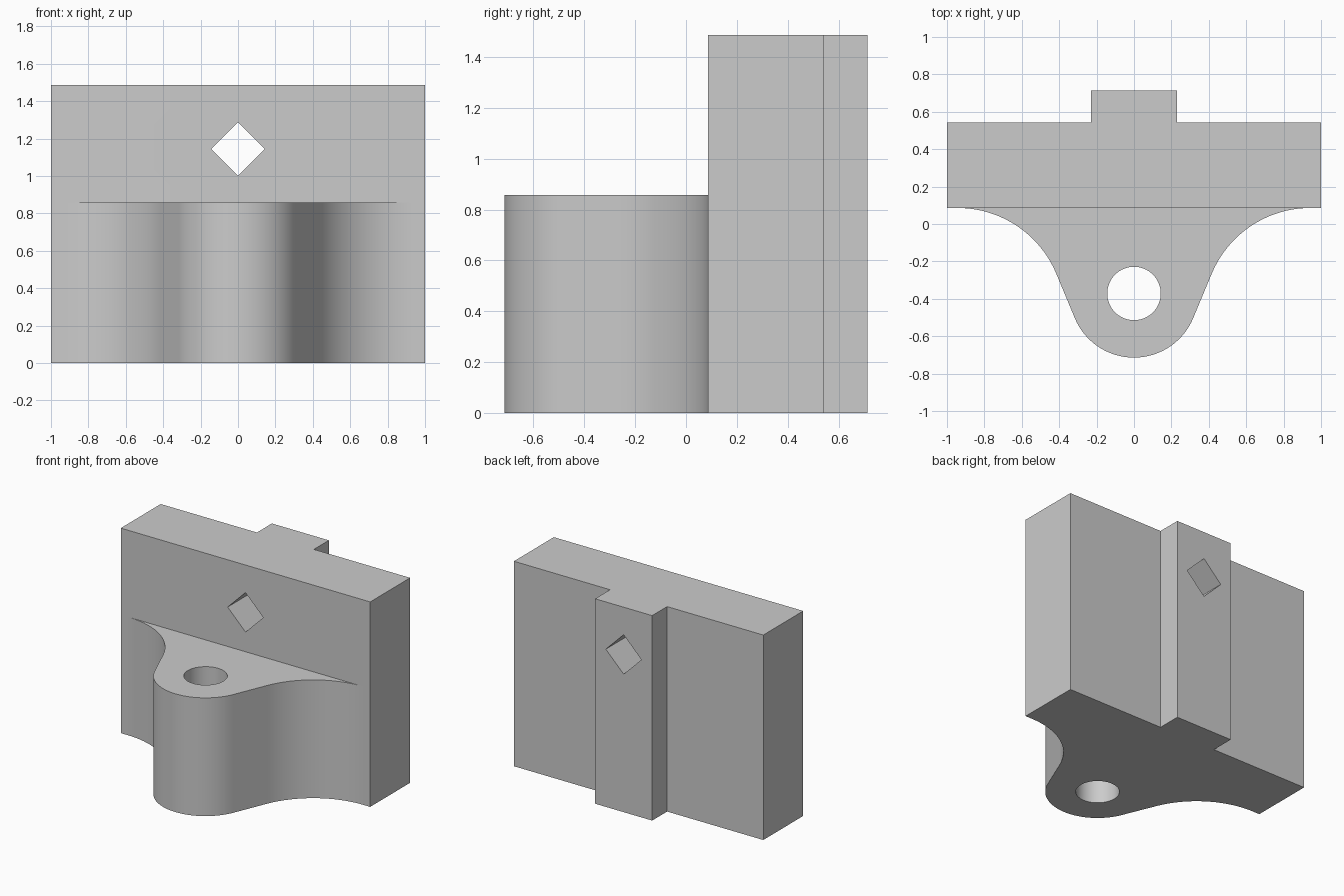
import bpy
import bmesh
from math import sin, cos, pi, atan2, acos, hypot, radians
from mathutils import Matrix

default = bpy.data.objects.get("Cube")
if default:
    bpy.data.objects.remove(default, do_unlink=True)

U = 2 / 35                      # one design unit
FRONT, BACK, RIB = 1.5 * U, 9.5 * U, 12.5 * U
HEIGHT, LUG_TOP = 26 * U, 15 * U
NOSE_Y, NOSE_R, FILLET_R = -6.5 * U, 6 * U, 10 * U
FILLET_X, FILLET_Y = 16.5 * U, FRONT - FILLET_R

grey = bpy.data.materials.new("plain grey")
grey.use_nodes = True
grey.diffuse_color = (0.6, 0.6, 0.6, 1)
grey.node_tree.nodes["Principled BSDF"].inputs["Base Color"].default_value = (0.6, 0.6, 0.6, 1)


def add_object(name, bm):
    bmesh.ops.recalc_face_normals(bm, faces=bm.faces)
    mesh = bpy.data.meshes.new(name)
    bm.to_mesh(mesh)
    bm.free()
    mesh.materials.append(grey)
    obj = bpy.data.objects.new(name, mesh)
    bpy.context.collection.objects.link(obj)
    return obj


def arc(cx, cy, r, start, end, steps):
    angles = [start + (end - start) * i / steps for i in range(steps + 1)]
    return [(cx + r * cos(a), cy + r * sin(a)) for a in angles]


def cut(target, name, bm):
    cutter = add_object(name, bm)
    cutter.hide_render = True
    mod = target.modifiers.new(name, 'BOOLEAN')
    mod.operation, mod.solver, mod.object = 'DIFFERENCE', 'EXACT', cutter
    bpy.context.view_layer.objects.active = target
    bpy.ops.object.modifier_apply(modifier=name)
    bpy.data.objects.remove(cutter, do_unlink=True)


# Footprint: half outline from nose tip to rib, then mirrored
dy = NOSE_Y - FILLET_Y
slope = acos((NOSE_R + FILLET_R) / hypot(FILLET_X, dy)) + atan2(dy, FILLET_X)
half = arc(0, NOSE_Y, NOSE_R, -pi / 2, -slope, 20)
half += arc(FILLET_X, FILLET_Y, FILLET_R, pi - slope, pi / 2, 20)
half += [(1, FRONT), (1, BACK), (4 * U, BACK), (4 * U, RIB)]
outline = half + [(-x, y) for x, y in reversed(half[1:])]

# Bracket body raised from the footprint
bm = bmesh.new()
base = bm.faces.new([bm.verts.new((x, y, 0)) for x, y in outline])
raised = bmesh.ops.extrude_face_region(bm, geom=[base])["geom"]
bmesh.ops.translate(bm, vec=(0, 0, HEIGHT),
                    verts=[v for v in raised if isinstance(v, bmesh.types.BMVert)])
bracket = add_object("bracket_body", bm)

# Lower the lug in front of the back plate
bm = bmesh.new()
bmesh.ops.create_cube(bm, size=1, matrix=Matrix.Translation((0, FRONT - 1, LUG_TOP + 1))
                      @ Matrix.Diagonal((3, 2, 2, 1)))
cut(bracket, "lug_step", bm)

# Round bolt hole through the lug
bm = bmesh.new()
bmesh.ops.create_cone(bm, cap_ends=True, segments=64, radius1=2.5 * U, radius2=2.5 * U,
                      depth=4, matrix=Matrix.Translation((0, NOSE_Y, 0)))
cut(bracket, "bolt_hole", bm)

# Diamond hole through plate and rib
bm = bmesh.new()
bmesh.ops.create_cone(bm, cap_ends=True, segments=4, radius1=2.5 * U, radius2=2.5 * U, depth=4,
                      matrix=Matrix.Translation((0, 0, 20 * U)) @ Matrix.Rotation(pi / 2, 4, 'X'))
cut(bracket, "diamond_hole", bm)

# Smooth the curved walls, keep corners sharp
bpy.ops.object.select_all(action='DESELECT')
bracket.select_set(True)
bpy.context.view_layer.objects.active = bracket
bpy.ops.object.shade_smooth_by_angle(angle=radians(30))
